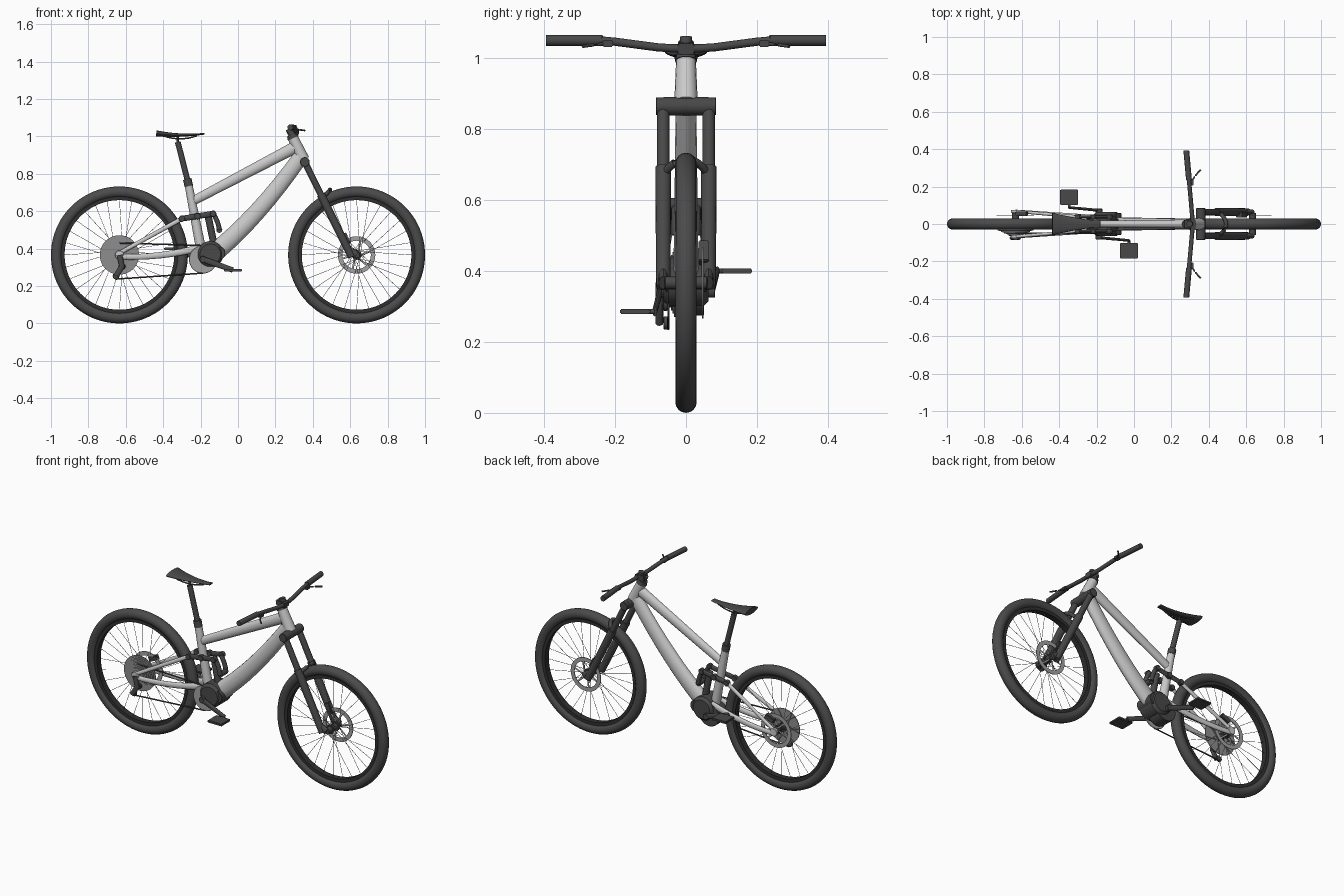
import bpy, bmesh
from math import sin, cos, pi, radians
from mathutils import Vector, Matrix

if "Cube" in bpy.data.objects:
    bpy.data.objects.remove(bpy.data.objects["Cube"])


def material(name, shade):
    mat = bpy.data.materials.new(name)
    mat.use_nodes = True
    colour = (shade, shade, shade, 1)
    mat.diffuse_color = colour
    mat.node_tree.nodes["Principled BSDF"].inputs["Base Color"].default_value = colour
    return mat


silver = material("silver_paint", .59)
black = material("matte_black", .065)
rubber = material("tyre_rubber", .07)
rim_black = material("rim_black", .03)
steel = material("steel", .36)
cog_grey = material("cassette_grey", .27)


def finish(name, bm, mat, mirror=False):
    bmesh.ops.recalc_face_normals(bm, faces=bm.faces)
    mesh = bpy.data.meshes.new(name)
    bm.to_mesh(mesh)
    bm.free()
    mesh.materials.append(mat)
    part = bpy.data.objects.new(name, mesh)
    bpy.context.collection.objects.link(part)
    bpy.ops.object.select_all(action='DESELECT')
    part.select_set(True)
    bpy.context.view_layer.objects.active = part
    bpy.ops.object.shade_smooth_by_angle(angle=radians(35))
    if mirror:
        modifier = part.modifiers.new("other_side", 'MIRROR')
        modifier.use_axis = (False, True, False)


def skin(bm, rings, closed=False):
    """Join rings of points with quads, capping the ends of an open run."""
    loops = [[bm.verts.new(p) for p in ring] for ring in rings]
    pairs = list(zip(loops, loops[1:]))
    if closed:
        pairs.append((loops[-1], loops[0]))
    else:
        bm.faces.new(loops[0])
        bm.faces.new(loops[-1])
    for a, b in pairs:
        for j in range(len(a)):
            bm.faces.new((a[j - 1], a[j], b[j], b[j - 1]))


def circle(count):
    return [(cos(2 * pi * j / count), sin(2 * pi * j / count)) for j in range(count)]


def sweep(bm, path, width, flat=1, sides=16):
    """Elliptical tube along path; width(t) is the sideways radius."""
    rings = []
    last = len(path) - 1
    for i, p in enumerate(path):
        along = (path[min(i + 1, last)] - path[max(i - 1, 0)]).normalized()
        ref = FORWARD if abs(along.y) > .8 else OUT
        side = (ref - along * ref.dot(along)).normalized()
        up = along.cross(side)
        r = width(i / last)
        rings.append([p + r * (side * c + up * s * flat) for c, s in circle(sides)])
    skin(bm, rings)


def tube(name, mat, path, radius, end=None, flat=1, mirror=False):
    bm = bmesh.new()
    end = radius if end is None else end
    sweep(bm, path, lambda t: radius + (end - radius) * t, flat)
    finish(name, bm, mat, mirror)


def bow(a, b, lift, steps=8):
    """Path from a to b, arched by lift in the middle."""
    ts = [i / steps for i in range(steps + 1)]
    return [a.lerp(b, t) + lift * 4 * t * (1 - t) for t in ts]


def lathe(name, mat, centre, profile, closed=False, sides=48, mirror=False):
    """Revolve (radius, y) points about the y direction."""
    bm = bmesh.new()
    skin(bm, [[centre + P(r * c, r * s, y) for c, s in circle(sides)] for r, y in profile], closed)
    finish(name, bm, mat, mirror)


def drum(name, mat, centre, r, y, half, chamfer=.002, mirror=False):
    lathe(name, mat, centre, [(r - chamfer, y - half), (r, y - half + chamfer),
                              (r, y + half - chamfer), (r - chamfer, y + half)], mirror=mirror)


def hoop(name, mat, centre, inner, outer, y, half):
    lathe(name, mat, centre, [(inner, y - half), (inner, y + half),
                              (outer, y + half), (outer, y - half)], True, 80)


def box(name, mat, centre, size, tilt=0, mirror=False):
    bm = bmesh.new()
    bmesh.ops.create_cube(bm, size=1)
    bmesh.ops.scale(bm, vec=size, verts=bm.verts)
    bmesh.ops.bevel(bm, geom=bm.edges[:], offset=.003, segments=2, affect='EDGES')
    place = Matrix.Translation(centre) @ Matrix.Rotation(tilt, 4, 'Y')
    bmesh.ops.transform(bm, verts=bm.verts, matrix=place)
    finish(name, bm, mat, mirror)


def P(x, z, y=0):
    return Vector((x, y, z))


# Joints that the parts share
FORWARD, OUT, UP = P(1, 0), P(0, 0, 1), P(0, 1)
REAR, FRONT = P(-.634, .366), P(.634, .366)
CRANK = P(-.187, .342)
HEAD_TOP, HEAD_LOW = P(.295, .99), P(.35, .875)
STEER = (HEAD_TOP - HEAD_LOW).normalized()
SEAT_TOP = P(-.266, .75)
POST_TOP = P(-.322, .97)
ROCKER, KNEE = P(-.3, .56), P(-.133, .587)
SHOCK = P(-.1, .5)
CROWN, FORK_END = P(.357, .863), P(.608, .355)

# Wheels: tyre, rim, hub, spokes and brake rotor
for label, axle in (("rear", REAR), ("front", FRONT)):
    lathe(label + "_tyre", rubber, axle, [(.336 + .03 * c, .03 * s) for c, s in circle(16)], True, 80)
    hoop(label + "_rim", rim_black, axle, .293, .312, 0, .018)
    drum(label + "_hub", black, axle, .018, 0, .06)
    drum(label + "_hub_flanges", black, axle, .026, .025, .004, mirror=True)
    bm = bmesh.new()
    spokes = circle(28)
    for k, (c, s) in enumerate(spokes):
        hc, hs = spokes[(k + (4 if k % 4 < 2 else -4)) % len(spokes)]
        inner = P(hc, hs) * .024 + OUT * .025 * (-1) ** k
        sweep(bm, [axle + inner, axle + P(c, s) * .296], lambda t: .0012, sides=5)
    finish(label + "_spokes", bm, steel)
    disc_side = axle + OUT * .047
    hoop(label + "_rotor", steel, disc_side, .076, .1, 0, .002)
    bm = bmesh.new()
    arms = circle(6)
    for (c, s), (d, e) in zip(arms, circle(12)[1::2]):
        sweep(bm, [disc_side + P(c, s) * .02, disc_side + P(c + d, s + e) * .041], lambda t: .002, 2.5, 8)
    finish(label + "_rotor_arms", bm, steel)
box("front_caliper", black, P(.575, .45, .05), (.035, .03, .065), -.45)
box("rear_caliper", black, P(-.6, .435, .055), (.06, .025, .03), -.4)

# Cassette: stepped stack of cogs
cogs = [(.105 - .009 * k, -.026 - .004 * k) for k in range(8)]
lathe("cassette", cog_grey, REAR, [(r, y - d) for r, y in cogs for d in (0, .004)])

# Main frame
tube("down_tube", silver, bow(P(.335, .89), P(-.13, .375), UP * -.035), .029, .036, 1.42)
tube("top_tube", silver, [P(.312, .945), P(-.24, .655)], .024, .018, 1.35)
tube("seat_tube", silver, [SEAT_TOP, CRANK], .021, .028)
tube("head_tube", silver, [HEAD_TOP, HEAD_LOW], .028, .033)
stay_end = REAR + OUT * .068
tube("chain_stays", silver, bow(stay_end - UP * .01, P(-.2, .405, .036), UP * -.016),
     .009, .012, 1.6, True)
tube("seat_stays", silver, [stay_end + UP * .01, ROCKER + OUT * .038], .008, .009, 1.35, True)
drum("dropouts", silver, REAR, .024, .068, .008, mirror=True)

# Suspension linkage and shock
arm = OUT * .038
middle = ROCKER.lerp(KNEE, .5)
tube("rocker_links", black, [ROCKER + arm, middle + arm, KNEE + arm], .008, flat=1.9, mirror=True)
for label, joint in (("rear", ROCKER), ("middle", middle), ("front", KNEE)):
    drum(label + "_pivots", black, joint, .017, .038, .012, mirror=True)
yoke = OUT * .028
tube("shock_yokes", black, bow(KNEE + yoke, SHOCK + yoke, FORWARD * .006), .013, mirror=True)
tube("shock_body", black, bow(P(-.16, .575), P(-.13, .43), FORWARD * 0), .019)
tube("shock_mount", black, [SHOCK - yoke, SHOCK + yoke], .016)

# Motor, chainring and cranks
drum("motor", black, P(-.148, .37), .07, 0, .064, .015)
drum("motor_nose", black, P(-.105, .375), .037, 0, .058)
drum("motor_lower_cover", black, CRANK, .068, .01, .04)
drum("chainring", steel, CRANK, .075, -.049, .003)
drum("crank_axle", black, CRANK, .018, 0, .082)
for label, s in (("left", 1), ("right", -1)):
    hub = CRANK + OUT * s * .073
    tip = CRANK + s * P(-.16, .057, .088)
    tube("crank_arm_" + label, black, [hub, tip], .008, .007, 2)
    tube("pedal_axle_" + label, black, [tip, tip + OUT * s * .08], .007)
    box("pedal_" + label, black, tip + OUT * s * .055, (.095, .085, .014))

# Chain and derailleur
line = OUT * -.05
jockey = P(-.652, .253)
knuckle = P(-.62, .305)
tube("chain_upper", black, [CRANK + line + UP * .074, REAR + line + UP * .064], .004)
tube("chain_lower", black, [CRANK + line - UP * .073, jockey + line - UP * .016], .004)
reach = OUT * -.075
tube("derailleur_arm", black, [REAR + reach, knuckle + reach, jockey + reach], .011, flat=1.4)
for label, joint in (("upper", knuckle), ("lower", jockey)):
    drum(label + "_jockey_wheel", black, joint, .018, -.058, .006)


# Fork, with legs measured as a fraction of crown to tip
def leg(t, y=.064):
    return CROWN.lerp(FORK_END, t) + OUT * y


tube("fork_stanchions", black, [leg(0), leg(.5)], .0175, mirror=True)
tube("fork_lowers", black, [leg(.34), leg(1)], .0225, .02, mirror=True)
tube("fork_dropouts", black, [leg(.93), FRONT + OUT * .064], .013, flat=1.6, mirror=True)
drum("fork_crown_bosses", black, CROWN, .025, .064, .021, mirror=True)
tube("fork_crown", black, [leg(0), leg(0, -.064)], .026)
tube("fork_arch", black, bow(leg(.38), leg(.38, -.064), P(.04, .045)), .011)

# Cockpit
tube("headset", black, [HEAD_TOP, HEAD_TOP + STEER * .022], .031, .026)
tube("steerer", black, [HEAD_TOP, HEAD_TOP + STEER * .055], .018)
box("stem", black, P(.297, 1.028), (.06, .045, .032), .15)
tube("top_cap", black, [P(.3, 1.035), P(.296, 1.058)], .017)


def bar(y):
    rise = min(max(6 * abs(y) - .36, 0), 1)
    return P(.315 - .09 * abs(y), 1.026 + .022 * rise, y)


tube("handlebar", black, [bar(k / 25) for k in range(-9, 10)], .0115)
tube("grips", black, [bar(.235), bar(.393)], .0155, mirror=True)
clamp = bar(.22) + P(.008, -.008)
box("brake_clamps", black, clamp, (.03, .03, .02), mirror=True)
tube("brake_levers", black, bow(clamp, clamp + P(.055, -.008, .07), OUT * .006), .0045, mirror=True)

# Seat post and saddle
tube("seat_post", black, [POST_TOP, SEAT_TOP], .0155)
tube("seat_collar", black, [SEAT_TOP.lerp(POST_TOP, .1), SEAT_TOP.lerp(CRANK, .04)], .023)
tube("saddle_clamp", black, [POST_TOP, POST_TOP + UP * .035], .006)
bm = bmesh.new()
sweep(bm, bow(P(-.437, 1.016), P(-.18, 1.014), UP * -.008, 12),
      lambda t: .018 + .042 * (1 - t) ** 1.5, .27, 24)
finish("saddle", bm, black)
tube("saddle_rails", black, bow(P(-.4, 1.003, .03), P(-.22, 1.003, .008), UP * -.016), .004, mirror=True)
